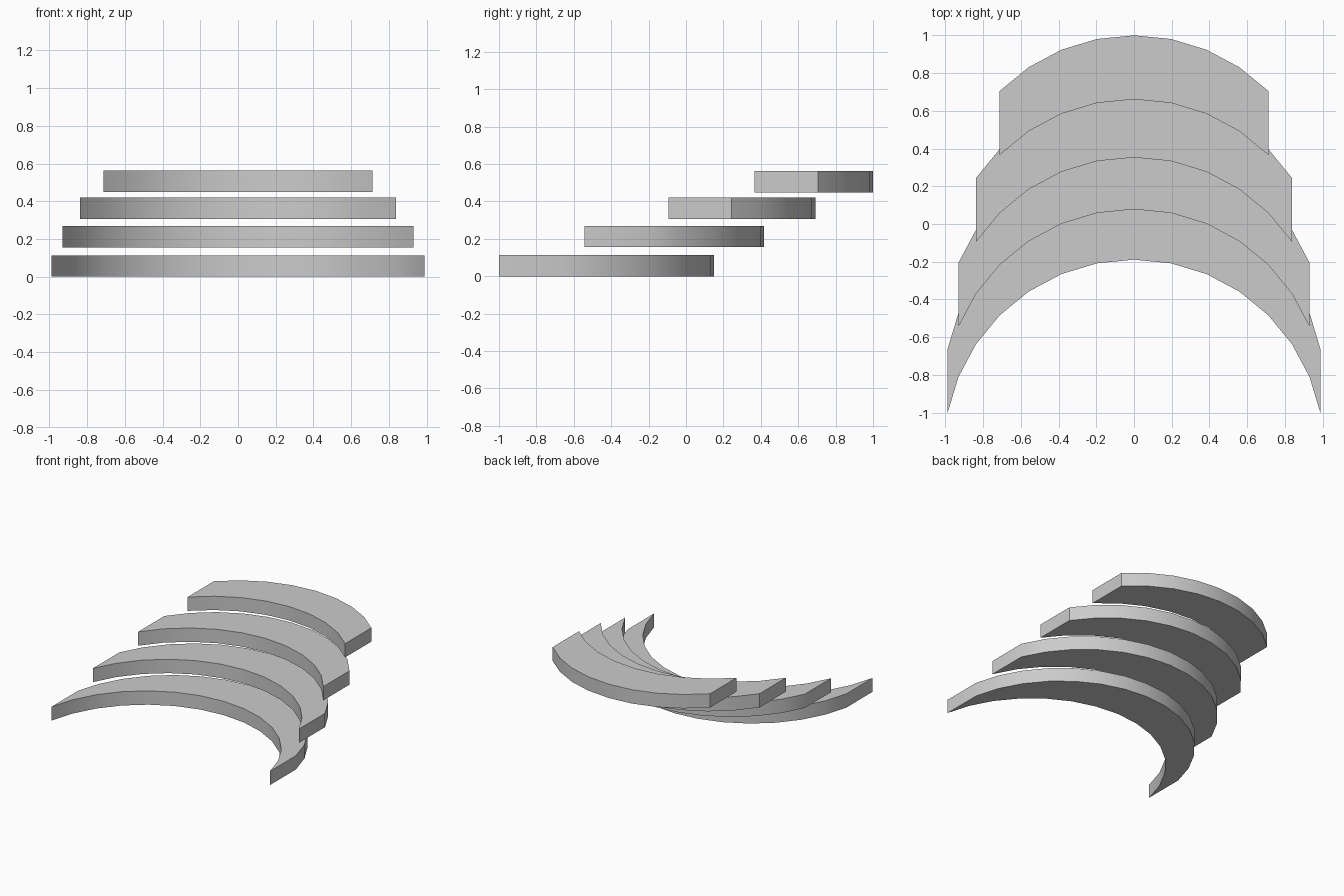
import bpy, bmesh, math

if "Cube" in bpy.data.objects:
    bpy.data.objects.remove(bpy.data.objects["Cube"])

R = 1.007                 # radius of every arc
DEPTH = 0.339             # front arc is the back arc shifted forward
THICK = 0.113
SEG = math.radians(11.25)


def curved_step(name, n, back_y, z):
    """Crescent slab: n arc segments either side of the centre line."""
    arc = [(R * math.sin(i * SEG), back_y - R + R * math.cos(i * SEG))
           for i in range(-n, n + 1)]
    outline = [(x, y - DEPTH) for x, y in arc] + arc[::-1]

    bm = bmesh.new()
    base = bm.faces.new([bm.verts.new((x, y, z)) for x, y in outline])
    top = bmesh.ops.extrude_face_region(bm, geom=[base])["geom"]
    bmesh.ops.translate(bm, vec=(0, 0, THICK),
                        verts=[v for v in top if isinstance(v, bmesh.types.BMVert)])
    bmesh.ops.recalc_face_normals(bm, faces=bm.faces)
    mesh = bpy.data.meshes.new(name)
    bm.to_mesh(mesh)
    bm.free()

    ob = bpy.data.objects.new(name, mesh)
    bpy.context.collection.objects.link(ob)
    bpy.ops.object.select_all(action='DESELECT')
    ob.select_set(True)
    bpy.context.view_layer.objects.active = ob
    bpy.ops.object.shade_smooth_by_angle(angle=math.radians(30))


# Four treads, widest and lowest at the front
for name, n, back_y, z in (("bottom_step", 7, 0.15, 0.0),
                           ("lower_middle_step", 6, 0.417, 0.156),
                           ("upper_middle_step", 5, 0.692, 0.307),
                           ("top_step", 4, 1.0, 0.449)):
    curved_step(name, n, back_y, z)
